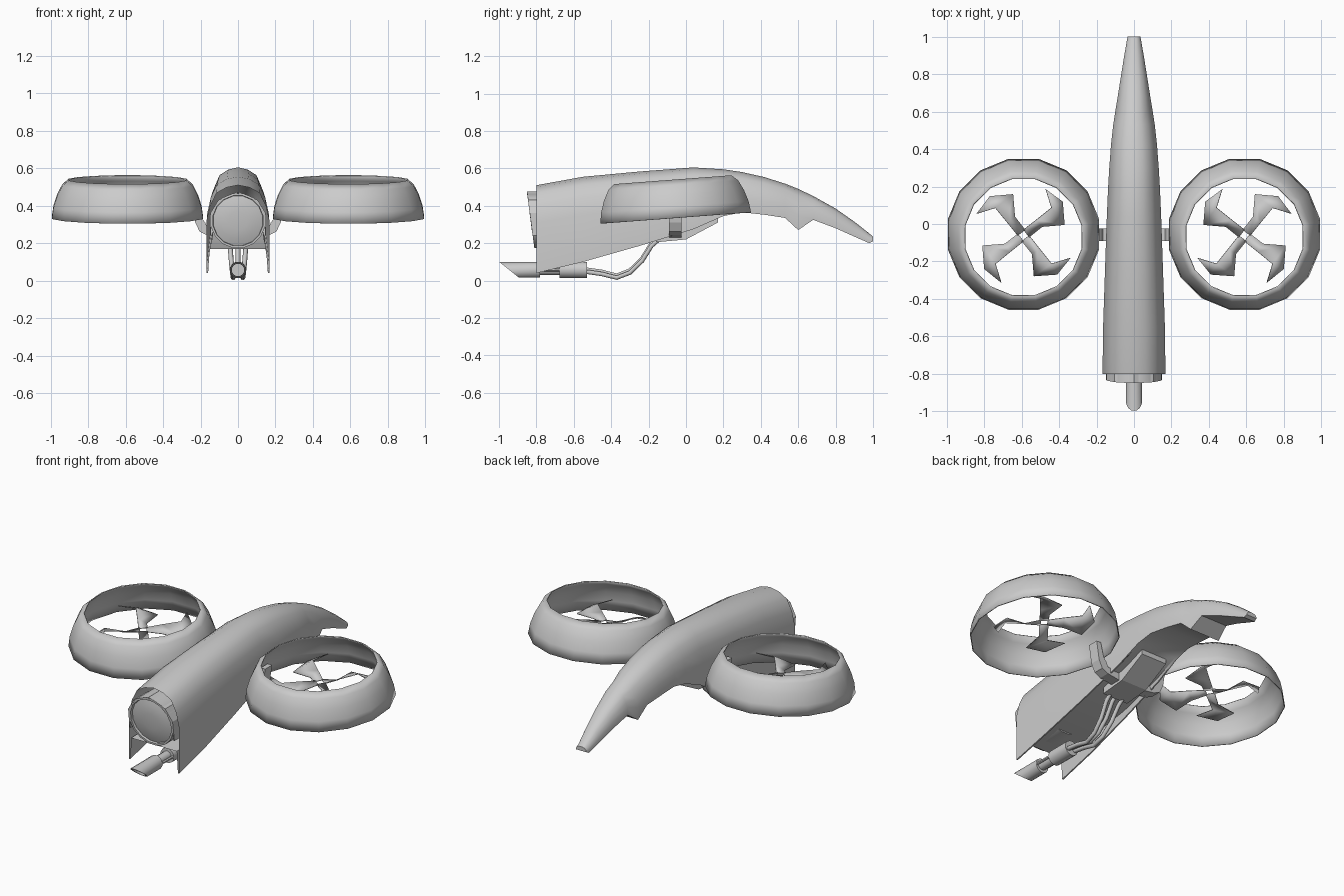
import bpy, bmesh, math
from mathutils import Matrix, Vector

if "Cube" in bpy.data.objects:
    bpy.data.objects.remove(bpy.data.objects["Cube"])


def make(name, verts, faces, smooth=None, thick=0):
    me = bpy.data.meshes.new(name)
    me.from_pydata([tuple(v) for v in verts], [], faces)
    bm = bmesh.new()
    bm.from_mesh(me)
    bmesh.ops.recalc_face_normals(bm, faces=bm.faces)
    bm.to_mesh(me)
    bm.free()
    ob = bpy.data.objects.new(name, me)
    bpy.context.collection.objects.link(ob)
    if thick:
        m = ob.modifiers.new("thickness", 'SOLIDIFY')
        m.thickness = thick
    if smooth:
        bpy.ops.object.select_all(action='DESELECT')
        ob.select_set(True)
        bpy.context.view_layer.objects.active = ob
        bpy.ops.object.shade_smooth_by_angle(angle=math.radians(smooth))
    return ob


def loft(name, rings, closed=True, cap0=False, cap1=False, smooth=None, thick=0):
    n = len(rings[0])
    verts = [v for r in rings for v in r]
    faces = [(i*n + j, i*n + (j+1) % n, (i+1)*n + (j+1) % n, (i+1)*n + j)
             for i in range(len(rings)-1) for j in range(n if closed else n-1)]
    if cap0:
        faces.append(tuple(range(n)))
    if cap1:
        faces.append(tuple(range(len(verts)-n, len(verts))))
    return make(name, verts, faces, smooth, thick)


def ring_y(y, r, z, n=12, slant=0.0):
    # circle facing -y; slant shifts y with height
    a = [2*math.pi*(k+.5)/n for k in range(n)]
    return [(r*math.cos(t), y + slant*r*math.sin(t), z + r*math.sin(t)) for t in a]


def prism_x(name, yz, hw):
    return loft(name, [[(x, y, z) for y, z in yz] for x in (-hw, hw)], True, True, True)


# Body shell: y, half width, roof z, wall bottom z, underside z
stations = [(-.80, .168, .51, .04, .17), (-.55, .165, .555, .10, .185),
            (-.25, .155, .583, .185, .22), (.04, .145, .605, .275, .29),
            (.20, .138, .595, .345, .35), (.30, .132, .58, .365, .365),
            (.42, .123, .553, .352, .352), (.53, .111, .518, .335, .335),
            (.60, .10, .49, .27, .27), (.68, .087, .452, .325, .325),
            (.80, .068, .385, .28, .28), (.90, .052, .315, .235, .235),
            (.98, .038, .252, .20, .20), (1.0, .034, .235, .21, .21)]
rings = []
for y, w, zt, zb, zf in stations:
    k = min(1, (zt - zb) / .25)
    half = [(.36*w, zt - .012*k), (.68*w, zt - .042*k), (.88*w, zt - .11*k),
            (w, zt - .20*k if zt - zb > .3 else zb + .35*(zt - zb)),
            (w, zb), (.95*w, zb), (.9*w, zf)]
    rings.append([(0, y, zt)] + [(x, y, z) for x, z in half]
                 + [(-x, y, z) for x, z in reversed(half)])
loft("body_shell", rings, cap1=True, smooth=35)

# Nose sensor: hood, housing and lens
hood = [(.15, .24), (.148, .36), (.105, .43), (0, .475)]
hood = hood + [(-x, z) for x, z in reversed(hood[:-1])]
loft("sensor_hood", [[(x, y - .13*(z - .32) + (.03 if y < -.8 else 0), z) for x, z in hood]
                     for y in (-.86, -.7)], closed=False, thick=.006)
loft("sensor_housing", [ring_y(-.6, .148, .32, 16, -.13), ring_y(-.83, .148, .32, 16, -.13),
                        ring_y(-.83, .136, .32, 16, -.13), ring_y(-.815, .134, .32, 16, -.13)],
     cap0=True, smooth=35)
loft("sensor_lens", [ring_y(-.815, .134, .32, 16, -.13), ring_y(-.825, .10, .32, 16, -.13),
                     ring_y(-.831, .05, .32, 16, -.13)], cap1=True, smooth=40)

# Belly mount
prism_x("belly_mount", [(-.16, .205), (0, .22), (.17, .31), (.17, .36), (-.05, .30), (-.16, .24)], .085)

# Gun: receiver, barrel and slant-cut muzzle
GZ = .057
loft("gun_receiver", [ring_y(-.53, .045, GZ), ring_y(-.675, .045, GZ)], cap0=True, cap1=True, smooth=35)
loft("gun_barrel", [ring_y(-.67, .028, GZ), ring_y(-.80, .028, GZ)], smooth=35)
loft("gun_muzzle", [ring_y(-.78, .034, GZ), ring_y(-.78, .043, GZ), ring_y(-.945, .043, GZ, 12, -1.25),
                    ring_y(-.945, .034, GZ, 12, -1.25), ring_y(-.79, .034, GZ)],
     cap0=True, cap1=True, smooth=35)
for sx in (-1, 1):
    rod = loft("gun_side_rod", [ring_y(-.67, .008, GZ, 6), ring_y(-.79, .008, GZ, 6)])
    rod.location.x = sx * .034

# Feed cables from the belly to the gun
for i, dx in enumerate((-1, 0, 1)):
    up = .012 * (i % 2)
    path = [(.045*dx, -.14, .225), (.042*dx, -.185, .185), (.036*dx, -.235, .105),
            (.03*dx, -.30, .042), (.026*dx, -.37, .015), (.024*dx, -.45, .035), (.022*dx, -.54, .048)]
    cu = bpy.data.curves.new("feed_cable", 'CURVE')
    cu.dimensions = '3D'
    cu.bevel_depth = .013
    cu.bevel_resolution = 1
    sp = cu.splines.new('POLY')
    sp.points.add(len(path) - 1)
    for p, c in zip(sp.points, path):
        p.co = (c[0], c[1], c[2] + up, 1)
    bpy.context.collection.objects.link(bpy.data.objects.new("feed_cable", cu))

# Ducts, rotors and support arms, one set per side
TILT = Matrix.Rotation(math.radians(4.3), 4, 'X')
duct = [(.412, 0), (.403, .06), (.383, .12), (.355, .175), (.32, .205)]
blade = [(.0, .03, 0), (.03, -.01, .0), (.07, .085, .012), (.10, .045, -.02),
         (.15, .15, .022), (.22, .055, -.025), (.12, .25, .025), (.21, .18, -.012)]
for s, side in ((1, "right"), (-1, "left")):
    place = Matrix.Translation((s*.59, -.055, .335)) @ TILT
    rings = []
    for r, z in duct:
        a = [2*math.pi*(k+.5)/16 for k in range(16)]
        rings.append([place @ Vector((r*math.cos(t), r*math.sin(t), z)) for t in a])
    loft(side + "_duct", rings, smooth=30, thick=.006)

    verts, faces = [], []
    for q in range(4):
        rot = Matrix.Rotation(math.pi/2*q, 4, 'Z')
        b = len(verts)
        for v in blade:
            p = rot @ Vector(v)
            verts.append(place @ Vector((-s*p.x, p.y, p.z + .09)))
        faces += [(b+j, b+j+1, b+j+3, b+j+2) for j in (0, 2, 4)]
    make(side + "_rotor", verts, faces, smooth=40, thick=.005)

    arm = [(.05, .225, .27), (.165, .243, .285), (.205, .262, .31), (.228, .31, .34)]
    rings = []
    for x, z0, z1 in arm:
        xi = x - .03 if x > .2 else x
        rings.append([(s*x, -.09, z0), (s*x, -.025, z0), (s*xi, -.025, z1), (s*xi, -.09, z1)])
    loft(side + "_arm", rings, cap0=True, cap1=True)
    # upright bracket against the duct wall
    br = [(.19, .31), (.228, .31), (.245, .42), (.215, .42)]
    loft(side + "_bracket", [[(s*x, y, z) for x, z in br] for y in (-.09, -.025)], True, True, True)
